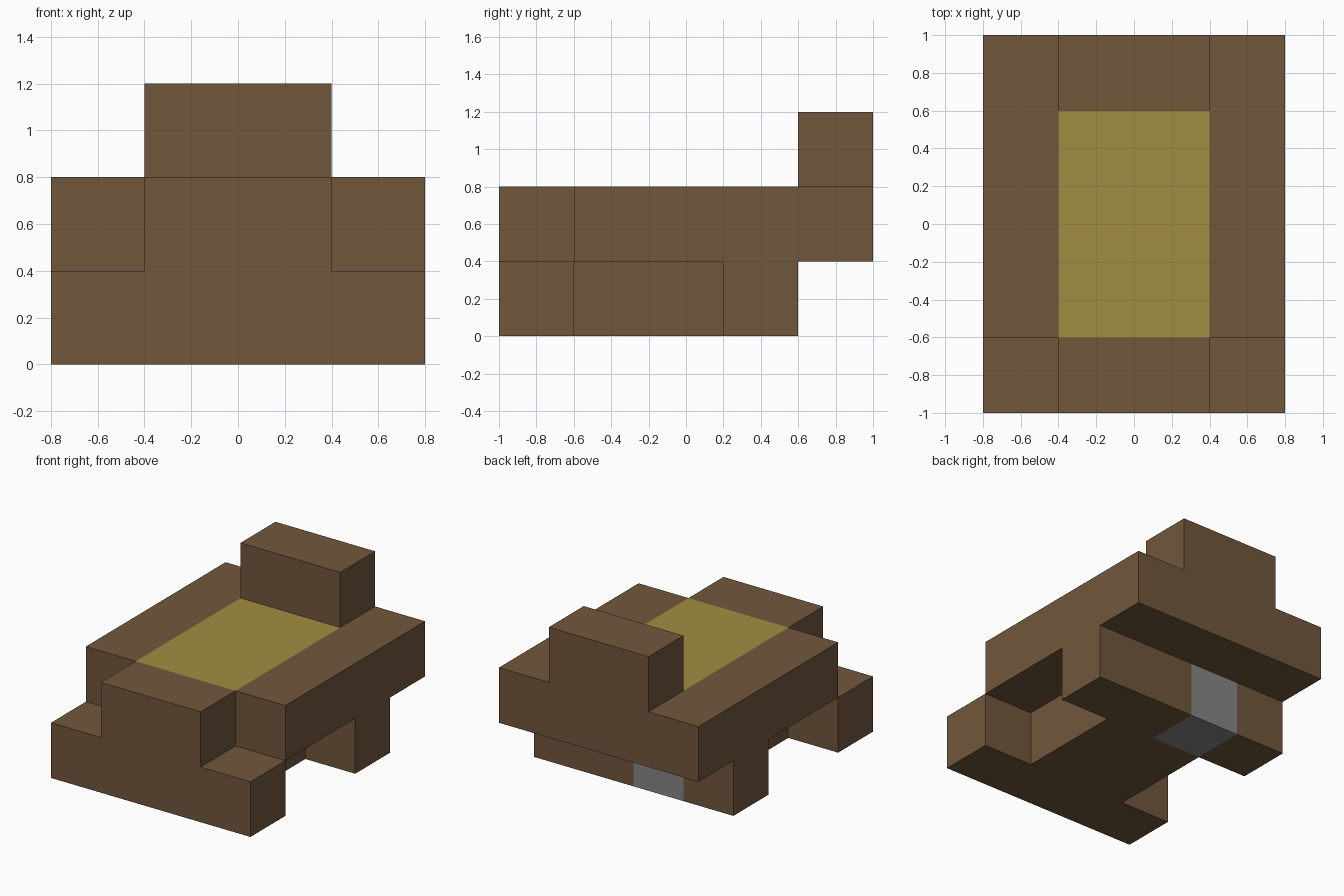
import bpy
import bmesh

cube = bpy.data.objects.get("Cube")
if cube:
    bpy.data.objects.remove(cube, do_unlink=True)

CELL = 0.4


def material(name, color):
    m = bpy.data.materials.new(name)
    m.use_nodes = True
    rgba = (*color, 1.0)
    m.diffuse_color = rgba
    bsdf = next(n for n in m.node_tree.nodes if n.type == 'BSDF_PRINCIPLED')
    bsdf.inputs["Base Color"].default_value = rgba
    return m


brown = material("brown", (0.165, 0.095, 0.045))
yellow = material("mustard_yellow", (0.36, 0.27, 0.054))
grey = material("grey", (0.24, 0.24, 0.24))


def block(name, mat, x, y, z):
    """Box spanning cell ranges: x from the centre, y from the front, z from the ground."""
    bm = bmesh.new()
    bmesh.ops.create_cube(bm, size=1.0)
    for v in bm.verts:
        cell = [r[1] if c > 0 else r[0] for r, c in zip((x, y, z), v.co)]
        v.co = (cell[0] * CELL, cell[1] * CELL - 1.0, cell[2] * CELL)
    mesh = bpy.data.meshes.new(name)
    bm.to_mesh(mesh)
    bm.free()
    mesh.materials.append(mat)
    ob = bpy.data.objects.new(name, mesh)
    bpy.context.collection.objects.link(ob)
    return ob


# Lower level: front step, narrow core and rear foot with a grey inset block
block("front_step", brown, (-2, 2), (0, 1), (0, 1))
block("lower_core", brown, (-1, 1), (1, 3), (0, 1))
block("rear_foot_left", brown, (0, 2), (3, 4), (0, 1))
block("rear_foot_right", brown, (-2, -1), (3, 4), (0, 1))
block("grey_block", grey, (-1, 0), (3, 4), (0, 1))

# Middle level: nose, two side rails, rear bar and yellow centre
block("front_nose", brown, (-1, 1), (0, 1), (1, 2))
for side, x in (("left", (1, 2)), ("right", (-2, -1))):
    block("side_rail_" + side, brown, x, (1, 5), (1, 2))
block("rear_bar", brown, (-1, 1), (4, 5), (1, 2))
block("yellow_centre", yellow, (-1, 1), (1, 4), (1, 2))

# Upper level: raised block at the back
block("back_block", brown, (-1, 1), (4, 5), (2, 3))
